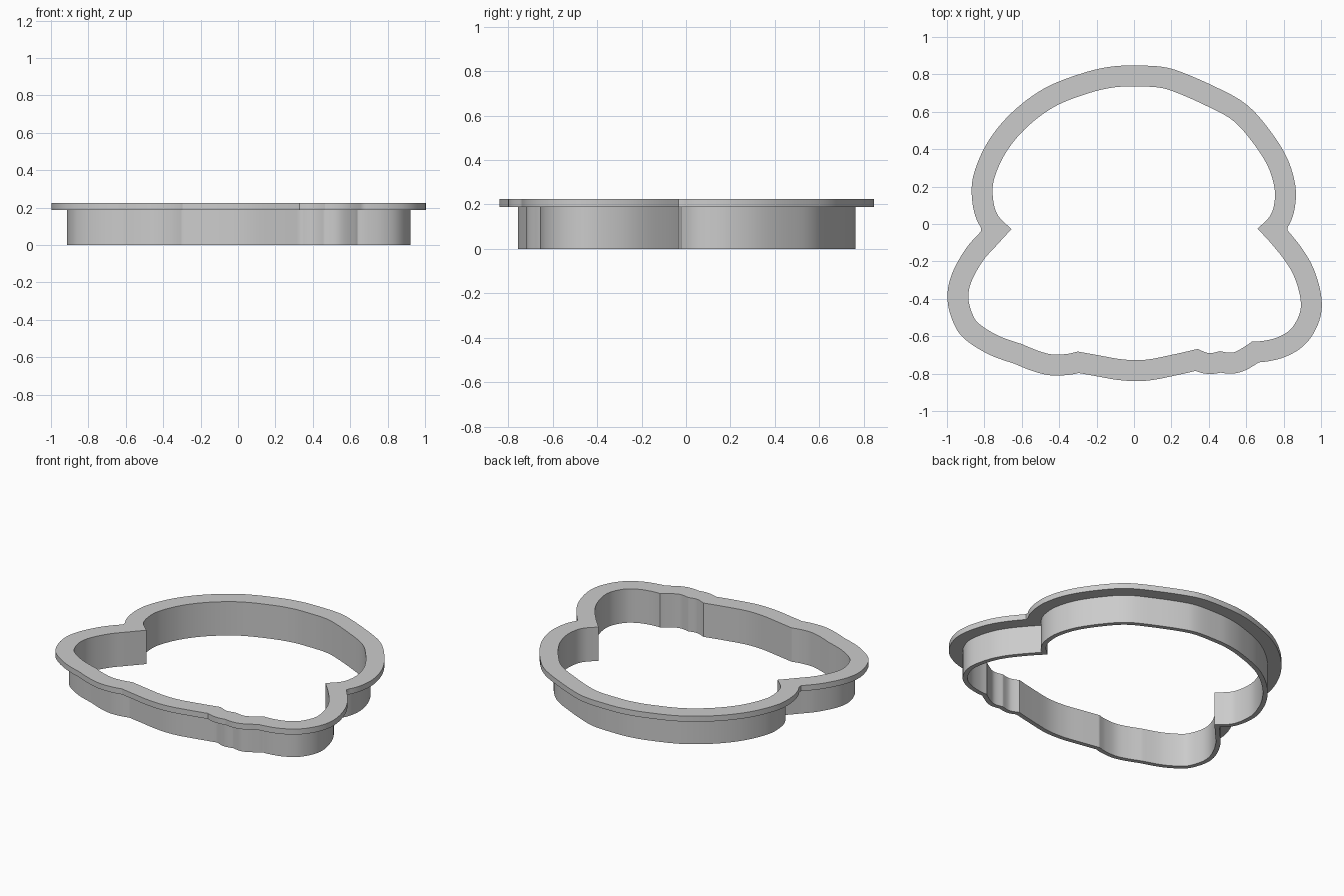
import bpy
import bmesh
from math import radians
from mathutils import Vector
from mathutils.geometry import intersect_point_line

WALL_THICKNESS = 0.029
FLANGE_WIDTH = 0.112
FLANGE_BOTTOM = 0.188
FLANGE_TOP = 0.225

# Inner outline, clockwise, as smooth runs that meet at sharp corners
RUNS = {
    "right_dome": [(0, .735), (.13, .73), (.22, .705), (.37, .64), (.52, .56), (.62, .455),
                   (.71, .32), (.75, .2), (.75, .11), (.725, .04)],
    "right_cheek": [(.66, -.025), (.73, -.1), (.81, -.2), (.86, -.29), (.89, -.4), (.885, -.48),
                    (.84, -.56), (.77, -.605), (.69, -.625)],
    "right_small_bump": [(.63, -.628), (.6, -.65), (.53, -.687)],
    "right_mid_bump": [(.46, -.68), (.4, -.69)],
    "bottom_edge": [(.34, -.668), (.2, -.7), (.06, -.726), (-.06, -.724), (-.2, -.7)],
    "left_bump": [(-.3, -.682), (-.36, -.695), (-.44, -.697), (-.52, -.675)],
    "left_cheek": [(-.6, -.642), (-.72, -.6), (-.82, -.54), (-.86, -.49), (-.885, -.4),
                   (-.87, -.31), (-.81, -.2), (-.74, -.12)],
    "left_dome": [(-.655, -.027), (-.73, .05), (-.755, .15), (-.745, .25), (-.68, .39),
                  (-.57, .52), (-.42, .63), (-.24, .7), (-.11, .73)],
}
SMOOTH_JOINS = {"right_dome"}  # the dome continues smoothly over the top


def spline(points, before, after, steps=8):
    """Catmull-Rom samples through the points, leaving out the last one."""
    pts = [before] + points + [after]
    result = []
    for a, b, c, d in zip(pts, pts[1:], pts[2:], pts[3:]):
        for i in range(steps):
            t = i / steps
            result.append(b + ((c - a) * t + (2 * a - 5 * b + 4 * c - d) * t**2
                               + (3 * (b - c) + d - a) * t**3) / 2)
    return result


def make_outline():
    names = list(RUNS)
    runs = [[Vector(p) for p in RUNS[n]] for n in names]
    outline = []
    for i, run in enumerate(runs):
        following = runs[(i + 1) % len(runs)]
        points = run + [following[0]]
        before, after = points[0], points[-1]
        if names[i] in SMOOTH_JOINS:
            before = runs[i - 1][-1]
        if names[(i + 1) % len(runs)] in SMOOTH_JOINS:
            after = following[1]
        outline += spline(points, before, after)
    return outline


def distance(point, a, b):
    near, t = intersect_point_line(point, a, b)
    near = near.to_2d()
    if t < 0:
        near = a
    elif t > 1:
        near = b
    return (point - near).length


def offset_outline(outline, width):
    """Push the outline outward and trim the loops that form in the notches."""
    edges = list(zip(outline, outline[1:] + outline[:1]))
    result = []
    for a, b in edges:
        along = (b - a).normalized()
        point = (a + b) / 2 + Vector((-along.y, along.x)) * width
        if min(distance(point, p, q) for p, q in edges) > width * 0.993:
            result.append(point)
    return result


def make_ring(name, inner, outer, bottom, top, material):
    """Extrude the area between two outlines."""
    bm = bmesh.new()
    edges = []
    for loop in (inner, outer):
        verts = [bm.verts.new((p.x, p.y, bottom)) for p in loop]
        edges += [bm.edges.new(pair) for pair in zip(verts, verts[1:] + verts[:1])]
    bmesh.ops.triangle_fill(bm, edges=edges, use_beauty=True)
    raised = bmesh.ops.extrude_face_region(bm, geom=bm.faces[:], use_keep_orig=True)
    moved = [g for g in raised["geom"] if isinstance(g, bmesh.types.BMVert)]
    bmesh.ops.translate(bm, verts=moved, vec=(0, 0, top - bottom))
    bmesh.ops.recalc_face_normals(bm, faces=bm.faces[:])
    mesh = bpy.data.meshes.new(name)
    bm.to_mesh(mesh)
    bm.free()
    mesh.materials.append(material)
    obj = bpy.data.objects.new(name, mesh)
    bpy.context.collection.objects.link(obj)
    bpy.ops.object.select_all(action="DESELECT")
    obj.select_set(True)
    bpy.context.view_layer.objects.active = obj
    bpy.ops.object.shade_smooth_by_angle(angle=radians(25))
    return obj


cube = bpy.data.objects.get("Cube")
if cube:
    bpy.data.objects.remove(cube, do_unlink=True)

# Plain grey plastic
grey = bpy.data.materials.new("grey_plastic")
grey.use_nodes = True
colour = (0.6, 0.6, 0.6, 1)
grey.diffuse_color = colour
grey.node_tree.nodes["Principled BSDF"].inputs["Base Color"].default_value = colour

# Thin cutting wall with a wide grip flange on top
inner = make_outline()
make_ring("cutting_wall", inner, offset_outline(inner, WALL_THICKNESS), 0, FLANGE_BOTTOM, grey)
make_ring("grip_flange", inner, offset_outline(inner, FLANGE_WIDTH), FLANGE_BOTTOM, FLANGE_TOP, grey)
